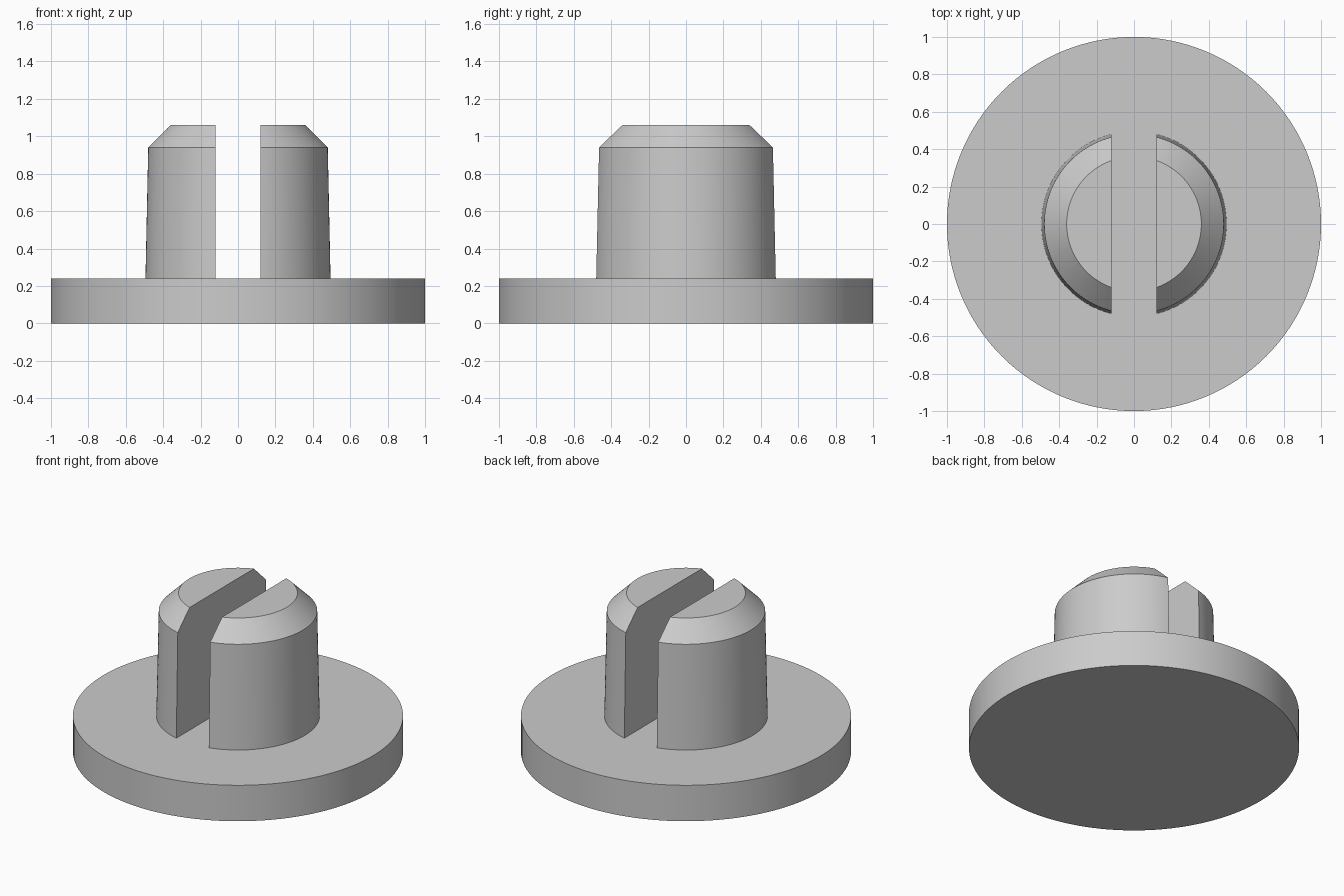
import bpy, bmesh, math

SIDES = 128
SLOT_HALF = 0.12
BASE_TOP = 0.24

cube = bpy.data.objects.get("Cube")
if cube:
    bpy.data.objects.remove(cube, do_unlink=True)

grey = bpy.data.materials.new("plain grey")
grey.use_nodes = True
colour = (0.6, 0.6, 0.6, 1.0)
grey.diffuse_color = colour
grey.node_tree.nodes["Principled BSDF"].inputs["Base Color"].default_value = colour


def lathe(profile):
    """Closed solid of revolution from (radius, height) rings, bottom to top."""
    bm = bmesh.new()
    rings = []
    for r, z in profile:
        angles = [2 * math.pi * i / SIDES for i in range(SIDES)]
        rings.append([bm.verts.new((r * math.cos(a), r * math.sin(a), z)) for a in angles])
    for low, high in zip(rings, rings[1:]):
        for i in range(SIDES):
            j = (i + 1) % SIDES
            bm.faces.new((low[i], low[j], high[j], high[i]))
    bm.faces.new(rings[0][::-1])
    bm.faces.new(rings[-1])
    return bm


def finish(bm, name):
    bmesh.ops.recalc_face_normals(bm, faces=bm.faces)
    mesh = bpy.data.meshes.new(name)
    bm.to_mesh(mesh)
    bm.free()
    mesh.materials.append(grey)
    obj = bpy.data.objects.new(name, mesh)
    bpy.context.collection.objects.link(obj)
    bpy.ops.object.select_all(action='DESELECT')
    obj.select_set(True)
    bpy.context.view_layer.objects.active = obj
    bpy.ops.object.shade_smooth_by_angle(angle=math.radians(25))
    return obj


# Flat round base
finish(lathe([(1.0, 0.0), (1.0, BASE_TOP)]), "base_disc")

# Tapered, chamfered peg, cut by the slot into two halves
for side, name in ((1, "left_peg_half"), (-1, "right_peg_half")):
    bm = lathe([(0.495, BASE_TOP - 0.01), (0.48, 0.94), (0.36, 1.06)])
    cut = bmesh.ops.bisect_plane(
        bm, geom=bm.verts[:] + bm.edges[:] + bm.faces[:],
        plane_co=(side * SLOT_HALF, 0, 0), plane_no=(side, 0, 0), clear_inner=True)
    rim = [e for e in cut["geom_cut"] if isinstance(e, bmesh.types.BMEdge)]
    bmesh.ops.contextual_create(bm, geom=rim)
    finish(bm, name)
